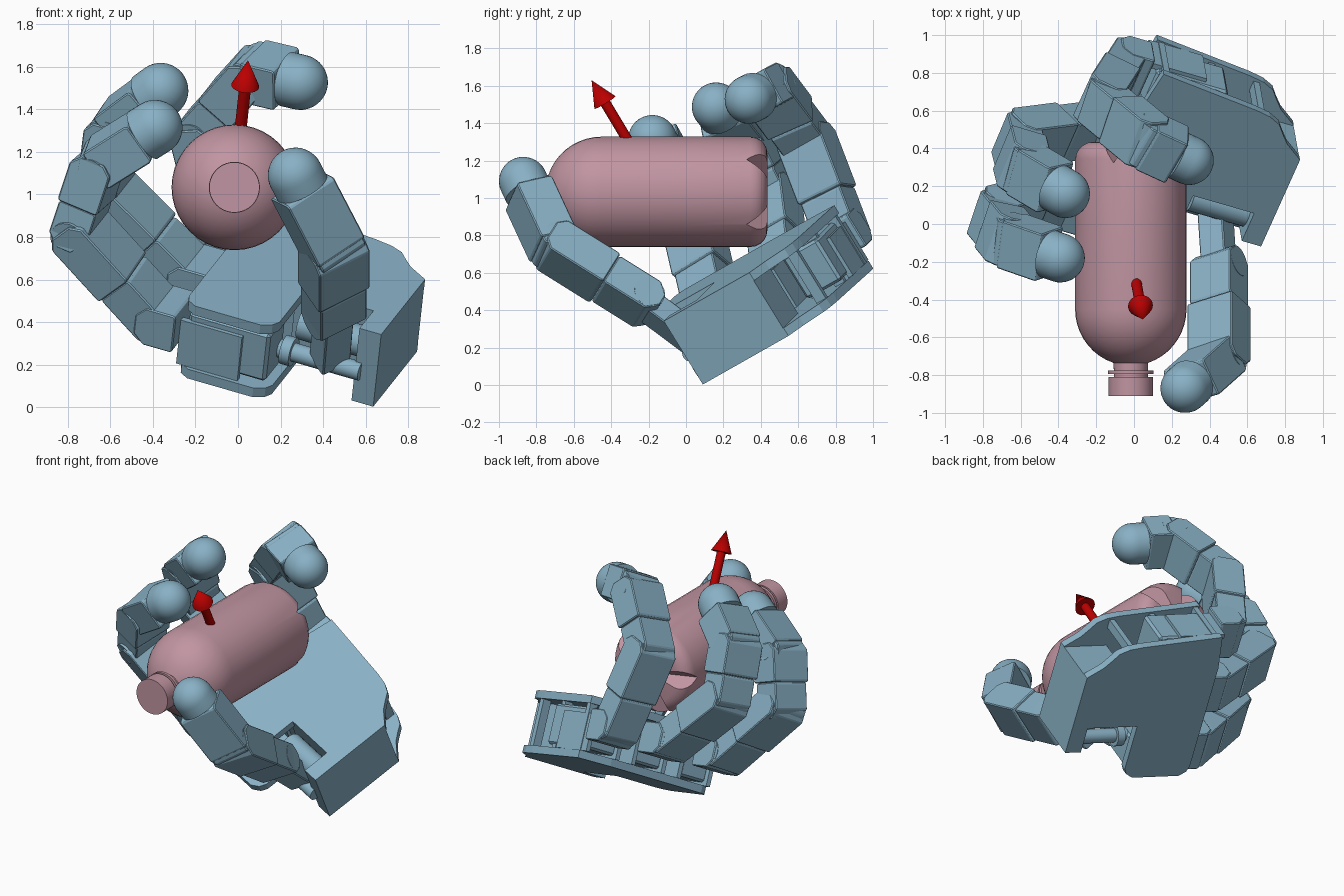
import bpy, bmesh, math
from mathutils import Vector, Matrix

if "Cube" in bpy.data.objects:
    bpy.data.objects.remove(bpy.data.objects["Cube"])

def material(name, rgb):
    m = bpy.data.materials.new(name)
    m.diffuse_color = (*rgb, 1)
    m.use_nodes = True
    m.node_tree.nodes["Principled BSDF"].inputs["Base Color"].default_value = m.diffuse_color
    return m

BLUE = material("hand_blue", (0.25, 0.44, 0.56))
PINK = material("bottle_pink", (0.53, 0.30, 0.36))
RED = material("arrow_red", (0.50, 0.0, 0.0))

# Palm frame: V across the fingers, U towards the fingers, N out of the palm
A = Vector((0.635, 0.09, 0.003))
V = Vector((0.365, 0.81, 0.459)).normalized()
N = Vector((0.10, -0.51, 0.855))
N = (N - V * N.dot(V)).normalized()
U = N.cross(V)

def P(v, u, n):
    return A + V * v + U * u + N * n

def finish(name, bm, mat, smooth=False, bevel=0.0):
    bmesh.ops.recalc_face_normals(bm, faces=bm.faces)
    me = bpy.data.meshes.new(name)
    bm.to_mesh(me)
    bm.free()
    ob = bpy.data.objects.new(name, me)
    bpy.context.collection.objects.link(ob)
    me.materials.append(mat)
    if bevel:
        b = ob.modifiers.new("bevel", 'BEVEL')
        b.width = bevel
        b.segments = 1
    if smooth:
        bpy.ops.object.select_all(action='DESELECT')
        bpy.context.view_layer.objects.active = ob
        ob.select_set(True)
        bpy.ops.object.shade_smooth_by_angle(angle=math.radians(35))
    return ob

def prism(name, pts, offset, mat=BLUE, bevel=0.0):
    bm = bmesh.new()
    lo = [bm.verts.new(p) for p in pts]
    hi = [bm.verts.new(p + offset) for p in pts]
    bm.faces.new(lo[::-1])
    bm.faces.new(hi)
    for i in range(len(lo)):
        bm.faces.new((lo[i - 1], lo[i], hi[i], hi[i - 1]))
    return finish(name, bm, mat, bevel=bevel)

def lathe(name, origin, axis, profile, mat, seg=32):
    bm = bmesh.new()
    vs = [bm.verts.new((r, 0, h)) for r, h in profile]
    edges = [bm.edges.new(e) for e in zip(vs, vs[1:])]
    bmesh.ops.spin(bm, geom=vs + edges, cent=(0, 0, 0), axis=(0, 0, 1), angle=math.tau, steps=seg)
    bmesh.ops.remove_doubles(bm, verts=bm.verts, dist=1e-4)
    q = Vector((0, 0, 1)).rotation_difference(Vector(axis))
    bm.transform(Matrix.Translation(origin) @ q.to_matrix().to_4x4())
    return finish(name, bm, mat, smooth=True)

def rod(name, p, q, r, seg=24):
    d = q - p
    return lathe(name, p, d, [(0, 0), (r, 0), (r, d.length), (0, d.length)], BLUE, seg)

def plate(name, outline, n0, n1):
    return prism(name, [P(v, u, n0) for v, u in outline], N * (n1 - n0))

def block(name, v0, v1, u0, u1, n0, n1, bevel=0.0):
    return prism(name, [P(v0, u0, n0), P(v1, u0, n0), P(v1, u1, n0), P(v0, u1, n0)],
                 N * (n1 - n0), bevel=bevel)

def link(name, p, q, wdir, width, thick, start=0.0, end=0.0, heel=0.01, toe=0.01):
    # phalanx part: side profile with chamfered heel and toe, extruded across
    d = (q - p).normalized()
    w = (wdir - d * wdir.dot(d)).normalized()
    t = d.cross(w)
    L, h, s = (q - p).length + end, thick / 2, start
    prof = [(s, -h + heel), (s + heel, -h), (L - toe, -h), (L, -h + toe),
            (L, h - toe), (L - toe, h), (s + heel, h), (s, h - heel)]
    prism(name, [p + d * x + t * y - w * width / 2 for x, y in prof], w * width, bevel=0.006)

def hinge(name, p, wdir, width=0.25, r=0.085):
    w = wdir.normalized() * width / 2
    rod(name, p - w, p + w, r)

def fingertip(name, p, tip, r=0.13):
    d = tip - p
    L = d.length
    prof = [(0, L - 0.07), (r, L - 0.07)]
    prof += [(r * math.cos(a), L + r * math.sin(a)) for a in [math.pi / 2 * i / 10 for i in range(10)]]
    lathe(name, p, d, prof + [(0, L + r)], BLUE, 32)

def phalanges(name, j, wdir):
    # proximal and middle links are each a narrower bracket and a motor body
    for k, (p, q) in enumerate(zip(j[:-2], j[1:-1])):
        m = p.lerp(q, 0.42)
        link(f"{name}_link_{k}_heel", p, m, wdir, 0.25, 0.19, -0.085, 0.0, heel=0.06)
        link(f"{name}_link_{k}_body", m, q, wdir, 0.275, 0.205, 0.0, 0.05, toe=0.045)
        hinge(f"{name}_hinge_{k}", q, wdir)
    p, tip = j[-2], j[-1]
    link(f"{name}_end_heel", p, tip, wdir, 0.25, 0.19, -0.085, -0.15, heel=0.06)
    link(f"{name}_end_body", p, tip, wdir, 0.265, 0.21, 0.0, -0.07)
    fingertip(f"{name}_tip", p, tip)

# Palm shell: two plates on a solid wrist block, open at the far end
curve = [(0.565, 0.0), (0.60, 0.05), (0.635, 0.10), (0.685, 0.145), (0.735, 0.185), (0.765, 0.25), (0.78, 0.335)]
slot = [(0.18, 0.46), (0.18, 0.11), (0.0, 0.11), (0.0, 0.0)]
outline = slot[::-1][:1] + curve + [(0.835, 0.885), (0.60, 0.92), (-0.14, 0.92), (-0.18, 0.905), (-0.21, 0.86),
                                    (-0.21, 0.53), (-0.18, 0.48), (-0.14, 0.46)] + slot[:3]
plate("palm_back_plate", outline, 0.0, 0.05)
plate("palm_front_plate", outline, 0.35, 0.40)
plate("wrist_block", [(0.0, 0.0), (0.562, 0.0), (0.562, 0.30), (0.18, 0.30), (0.18, 0.11), (0.0, 0.11)], 0.002, 0.398)
for k, (v, u) in enumerate(((0.755, 0.27), (0.79, 0.54), (0.825, 0.84))):
    block(f"palm_end_post_{k}", v - 0.06, v, u, u + 0.035, 0.04, 0.36)
block("palm_inner_wall", 0.18, 0.22, 0.29, 0.5, 0.04, 0.36)

# Finger motors between the plates
bases = {"first_finger": -0.07, "middle_finger": 0.32, "last_finger": 0.69}
for name, vb in bases.items():
    lo = max(vb - 0.12, -0.17)
    block(name + "_motor", lo, vb + 0.11, 0.49, 0.90, 0.07, 0.33, 0.015)
    for k in (0, 1):
        x = lo - 0.02 + k * 0.24
        block(f"{name}_bracket_{k}", x, x + 0.03, 0.62, 0.93, 0.05, 0.29)

# Fingers as (across, along, out) joint positions in the palm frame
chains = {
    "first_finger": [(-0.14, 1.07, 0.25), (-0.165, 1.50, 0.61), (-0.09, 1.455, 0.94), (0.009, 1.228, 1.155)],
    "middle_finger": [(0.30, 1.08, 0.235), (0.295, 1.53, 0.55), (0.325, 1.535, 0.90), (0.375, 1.34, 1.127)],
    "last_finger": [(0.72, 1.05, 0.22), (0.75, 1.25, 0.74), (0.80, 1.04, 1.10), (0.774, 0.79, 1.13)],
}
for name, chain in chains.items():
    j = [P(*c) for c in chain]
    root = P(chain[0][0], 0.90, chain[0][2])
    link(name + "_knuckle", root, j[0], V, 0.265, 0.20, 0.03, 0.06, toe=0.05)
    hinge(name + "_knuckle_hinge", j[0], V)
    phalanges(name, j, V)

# Thumb with its axle across the palm slot
rod("thumb_axle", P(0.0, 0.08, 0.17), P(0.0, 0.50, 0.17), 0.045)
rod("thumb_axle_collar", P(0.0, 0.42, 0.17), P(0.0, 0.47, 0.17), 0.07)
rod("thumb_motor", P(0.10, 0.11, 0.27), P(0.10, 0.43, 0.27), 0.075)
W = Vector((0.82, 0.28, 0.40))
thumb = [Vector(c) for c in ((0.45, -0.23, 0.445), (0.45, -0.71, 0.745), (0.27, -0.87, 1.09))]
link("thumb_bracket", P(0.0, 0.24, 0.20), thumb[0], W, 0.15, 0.13, -0.03, 0.05)
hinge("thumb_base_hinge", thumb[0], W)
phalanges("thumb", thumb, W)

# Bottle turned around the y axis
R, C = 0.295, Vector((-0.017, 0, 1.033))
prof = [(0, -0.91), (0.118, -0.91), (0.118, -0.81), (0.09, -0.81), (0.09, -0.795), (0.12, -0.795),
        (0.12, -0.775), (0.09, -0.775)]
prof += [(R * math.cos(a), -0.45 - 0.3 * math.sin(a)) for a in [math.radians(72 - 8 * i) for i in range(10)]]
prof += [(R, 0.0)]
prof += [(0.205 + 0.09 * math.cos(a), 0.345 + 0.09 * math.sin(a)) for a in [math.pi / 10 * i for i in range(6)]]
bottle = lathe("bottle", C, (0, 1, 0), prof + [(0, 0.435)], PINK, 40)

# V-shaped grooves around the bottle foot
for k in range(5):
    a = math.radians(36 + 72 * k)
    r, s = Vector((math.cos(a), 0, math.sin(a))), Vector((-math.sin(a), 0, math.cos(a)))
    y = Vector((0, 1, 0))
    tri = [C + r * 0.04 + y * 0.42, C + r * 0.04 - s * 0.02 + y * 0.5, C + r * 0.04 + s * 0.02 + y * 0.5]
    far = [C + r * 0.36 + y * 0.30, C + r * 0.36 - s * 0.15 + y * 0.5, C + r * 0.36 + s * 0.15 + y * 0.5]
    bm = bmesh.new()
    for p in tri + far:
        bm.verts.new(p)
    bmesh.ops.convex_hull(bm, input=bm.verts)
    cutter = finish(f"groove_cutter_{k}", bm, PINK)
    cutter.hide_render = True
    mod = bottle.modifiers.new("groove", 'BOOLEAN')
    mod.operation, mod.object, mod.solver = 'DIFFERENCE', cutter, 'EXACT'
    bpy.context.view_layer.objects.active = bottle
    bpy.ops.object.modifier_apply(modifier=mod.name)
    bpy.data.objects.remove(cutter)

# Arrow leaving the bottle
start, tip = Vector((0.005, -0.27, 1.24)), Vector((0.047, -0.505, 1.63))
L = (tip - start).length
lathe("arrow", start, tip - start, [(0, 0), (0.028, 0), (0.028, L - 0.14), (0.066, L - 0.14), (0, L)], RED, 24)
